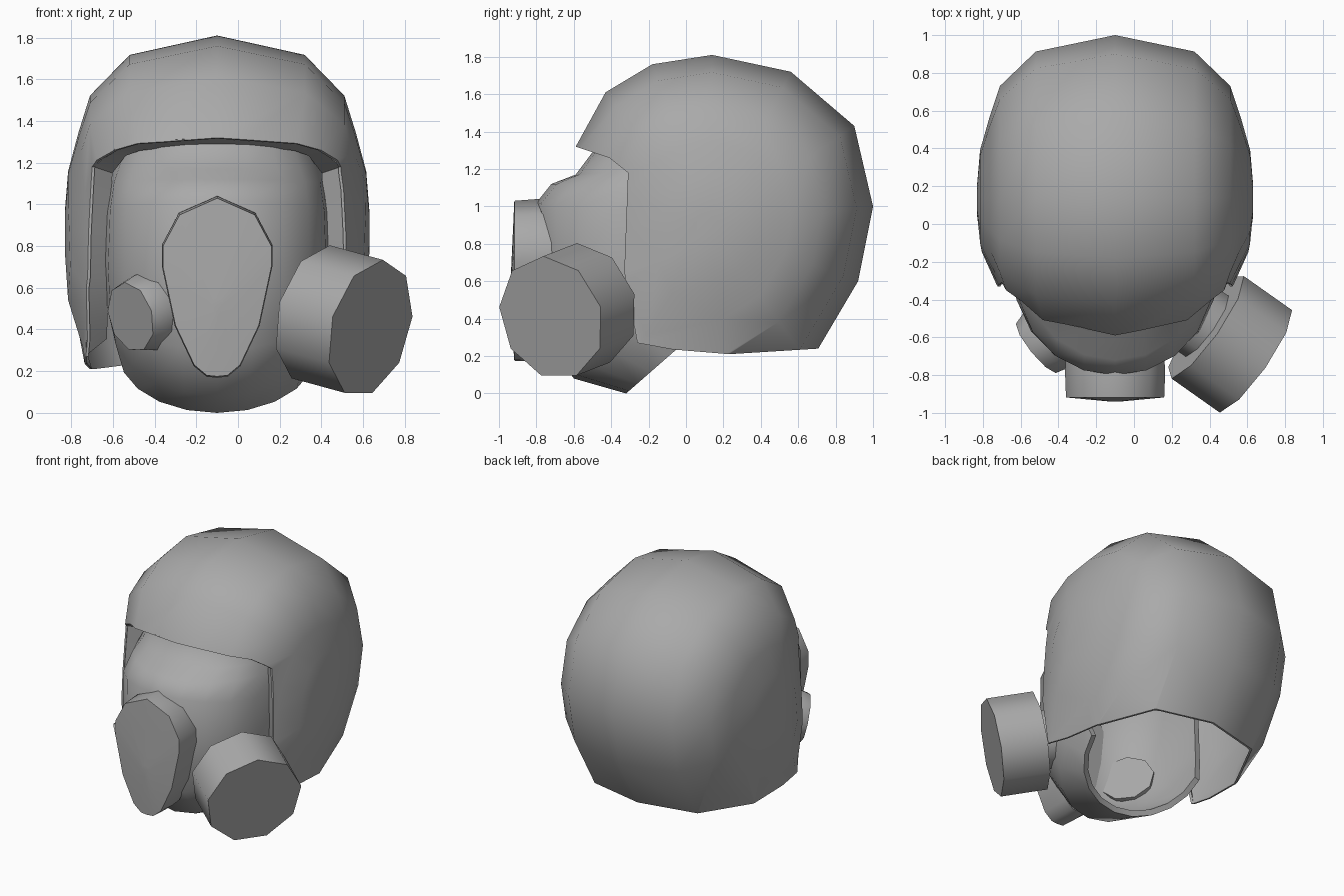
import bpy, bmesh, math
from mathutils import Vector

if "Cube" in bpy.data.objects:
    bpy.data.objects.remove(bpy.data.objects["Cube"])

CX = -0.1  # middle of the hood and mask
GREY = (0.4, 0.4, 0.4, 1)
mat = bpy.data.materials.new("plain grey")
mat.use_nodes = True
mat.diffuse_color = GREY
mat.node_tree.nodes["Principled BSDF"].inputs["Base Color"].default_value = GREY


def loft(name, rings, closed=True):
    """Skin a list of equal rings; closed ones are capped."""
    bm = bmesh.new()
    rows = [[bm.verts.new(p) for p in ring] for ring in rings]
    n = len(rows[0])
    for lo, hi in zip(rows, rows[1:]):
        for j in range(n if closed else n - 1):
            k = (j + 1) % n
            bm.faces.new((lo[j], lo[k], hi[k], hi[j]))
    if closed:
        bm.faces.new(rows[0])
        bm.faces.new(rows[-1])
        bmesh.ops.recalc_face_normals(bm, faces=bm.faces)
    mesh = bpy.data.meshes.new(name)
    bm.to_mesh(mesh)
    bm.free()
    mesh.materials.append(mat)
    obj = bpy.data.objects.new(name, mesh)
    bpy.context.collection.objects.link(obj)
    return obj


def select(obj):
    bpy.ops.object.select_all(action='DESELECT')
    obj.select_set(True)
    bpy.context.view_layer.objects.active = obj


def smooth(obj, degrees):
    select(obj)
    bpy.ops.object.shade_smooth_by_angle(angle=math.radians(degrees))


def thicken(obj, amount):
    mod = obj.modifiers.new("thickness", 'SOLIDIFY')
    mod.thickness = amount
    mod.offset = -1
    select(obj)
    bpy.ops.object.modifier_apply(modifier=mod.name)


def drum(name, start, end, radii, sides):
    """Cylinder from start to end, with radii spread evenly along it."""
    a, b = Vector(start), Vector(end)
    turn = (b - a).to_track_quat('Z', 'Y')
    rings = []
    for i, r in enumerate(radii):
        mid = a.lerp(b, i / (len(radii) - 1))
        angles = [math.tau * (j + .25) / sides for j in range(sides)]
        rings.append([mid + turn @ Vector((r * math.cos(t), r * math.sin(t), 0))
                      for t in angles])
    obj = loft(name, rings)
    smooth(obj, 50)


# Hood: the side profile shrinks towards each side, narrowed beside the face
profile = [(-.43, 1.61), (-.18, 1.76), (.14, 1.81), (.56, 1.72), (.90, 1.43),
           (1, 1), (.92, .60), (.66, .16), (.25, -.1), (-.55, -.25),
           (-.8, .3), (-.73, .85), (-.65, 1.21)]
half = [(.1, .73), (.3, .715), (.5, .665), (.69, .61), (.9, .42)]
slices = ([(s, -x) for s, x in half] + [(1, 0)]
          + [(s, x) for s, x in reversed(half)])
MY, MZ = .13, .88
rings = []
for s, x in slices:
    ring = []
    for py, pz in profile:
        y, z = MY + s * (py - MY), MZ + s * (pz - MZ)
        narrow = 1 - .28 * max(0, -.1 - y) if .3 < z < 1.25 else 1
        ring.append((CX + x * narrow, y, z))
    rings.append(ring)
hood = loft("hood", rings)
thicken(hood, .012)

# Cut the face opening and the neck opening
outline = [(-1.5, 1.62), (-.41, 1.26), (-.31, 1.18), (-.33, .65), (-.26, .27),
           (-.07, .235), (.23, .21), (.71, .24), (1.5, .24), (1.5, -1), (-1.5, -1)]
cutter = loft("opening_cutter", [[(x, y, z) for y, z in outline] for x in (-2, 2)])
cutter.hide_render = True
mod = hood.modifiers.new("openings", 'BOOLEAN')
mod.operation = 'DIFFERENCE'
mod.solver = 'EXACT'
mod.object = cutter
select(hood)
bpy.ops.object.modifier_apply(modifier=mod.name)
bpy.data.objects.remove(cutter)
smooth(hood, 50)

# Lip of the face opening: follows the hood edge (y, z), stepping inwards
lip = [(-.55, 1.312, -.02, .08, -.03), (-.48, 1.288, -.04, .08, -.03),
       (-.405, 1.263, -.06, .08, -.03), (-.305, 1.18, -.09, .08, -.03),
       (-.316, .9, -.1, .08, 0), (-.325, .65, -.1, .08, 0),
       (-.288, .45, -.1, .09, .01), (-.254, .275, -.1, .1, .08)]
bpy.context.view_layer.update()
outer, inner = [Vector((0, -.58, 1.32))], [Vector((0, -.5, 1.29))]
for y, z, *step in lip:
    hit = hood.ray_cast(Vector((2, y, z)), Vector((-1, 0, 0)))[1]
    outer.append(Vector((hit.x - CX - .004, y, z)))
    inner.append(outer[-1] + Vector(step))
face_lip = loft("face_opening_lip", [
    [(CX - p.x, p.y, p.z) for p in reversed(line[1:])]
    + [(CX + p.x, p.y, p.z) for p in line] for line in (inner, outer)], closed=False)
smooth(face_lip, 40)

# Face mask: front y, front z, half width, rim y, rim z, roundness for each row
rows = [(-.32, 0, .47, 0, .28, 1), (-.60, .08, .51, -.04, .43, .85),
        (-.75, .30, .54, -.08, .55, .75), (-.78, .60, .55, -.1, .75, .7),
        (-.80, 1.02, .54, -.1, .95, .75), (-.72, 1.12, .52, -.1, 1.1, .9),
        (-.59, 1.17, .49, -.1, 1.2, .9), (-.50, 1.29, .45, -.1, 1.3, .8),
        (-.42, 1.50, .40, -.1, 1.45, .8)]
rings = []
for yf, zf, w, yb, zb, power in rows:
    ring = []
    for j in range(-5, 6):
        t = j * math.pi / 10
        c = max(0, math.cos(t))
        ring.append((CX + w * math.sin(t), yb + (yf - yb) * c ** power,
                     zb + (zf - zb) * c))
    rings.append(ring)
mask = loft("face_mask", rings, closed=False)
thicken(mask, .04)
smooth(mask, 50)

# Snout: egg-shaped plug with a slightly domed front
egg = [(0, 1.03), (.18, .95), (.26, .80), (.26, .70), (.20, .42), (.11, .23),
       (.05, .18), (0, .175)]
egg += [(-x, z) for x, z in reversed(egg[1:-1])]
snout = loft("snout", [[(CX + x * g, y, .5 + (z - .5) * g) for x, z in egg]
                       for y, g in ((-.94, .1), (-.918, 1), (-.78, 1.02), (-.7, 1))])
smooth(snout, 50)

# Filter canister with its neck, and the small port on the other cheek
drum("filter_canister", (.38, -.54, .475), (.635, -.72, .405), (.337, .337), 9)
drum("canister_neck", (.28, -.47, .50), (.40, -.55, .47), (.2, .2), 9)
drum("cheek_port", (-.41, -.57, .49), (-.515, -.655, .46), (.19, .19, .17), 9)
